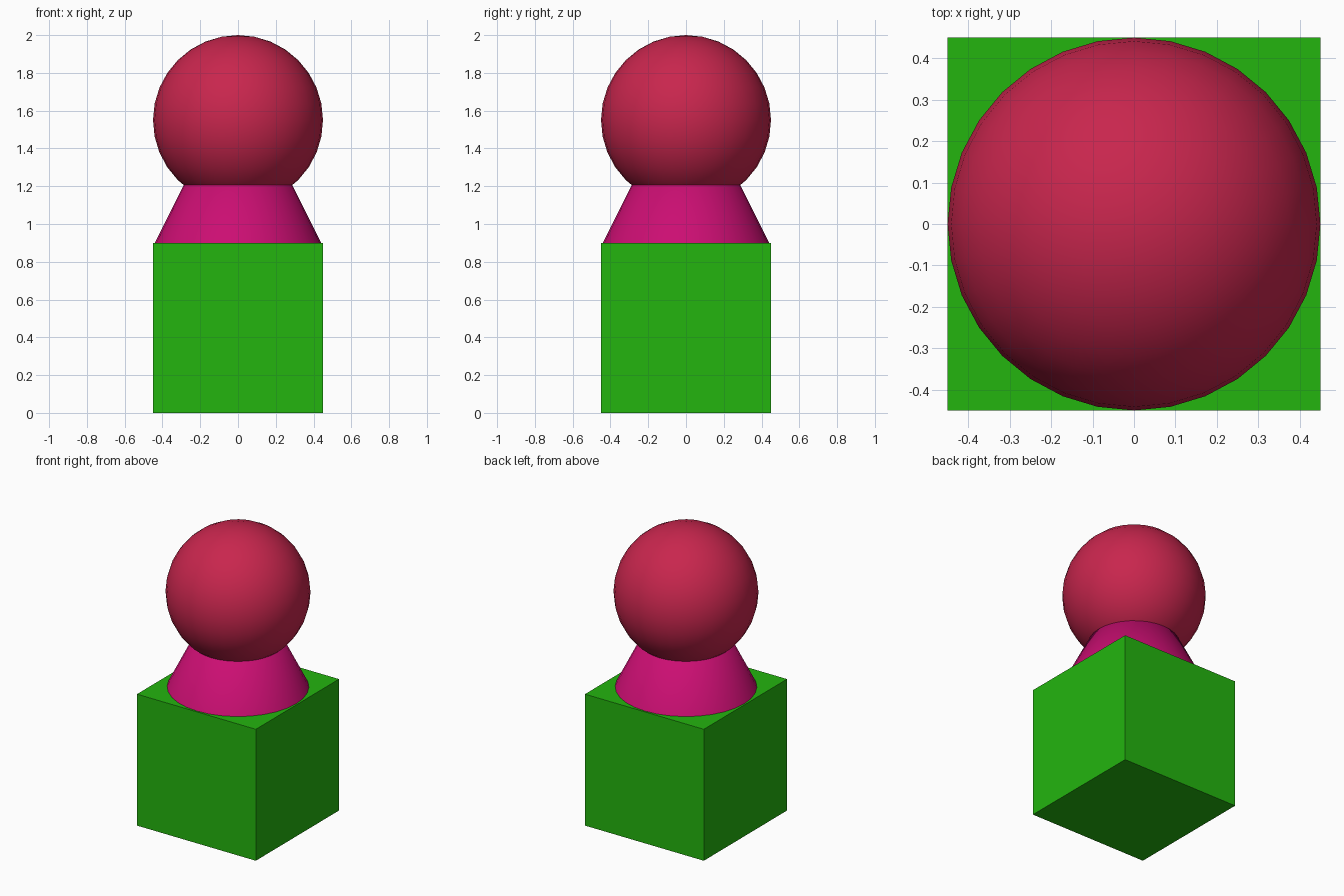
import bpy
import math

if "Cube" in bpy.data.objects:
    bpy.data.objects.remove(bpy.data.objects["Cube"])

R = 0.45  # half width shared by all three parts


def finish(name, color_name, color, smooth=False):
    obj = bpy.context.active_object
    obj.name = name
    mat = bpy.data.materials.new(color_name)
    mat.diffuse_color = (*color, 1.0)
    mat.use_nodes = True
    mat.node_tree.nodes["Principled BSDF"].inputs["Base Color"].default_value = mat.diffuse_color
    obj.data.materials.append(mat)
    if smooth:
        bpy.ops.object.shade_smooth_by_angle(angle=math.radians(30))
    return obj


# Square base block
bpy.ops.mesh.primitive_cube_add(size=2 * R, location=(0, 0, R))
finish("base_block", "green", (0.017, 0.46, 0.0045))

# Cone neck: foot sunk slightly into the block, tip hidden in the ball
bpy.ops.mesh.primitive_cone_add(vertices=32, radius1=R, radius2=0, depth=2 * R,
                                location=(0, 0, 0.88 + R))
finish("cone_neck", "magenta", (0.6, 0.0045, 0.17), smooth=True)

# Ball on top
bpy.ops.mesh.primitive_uv_sphere_add(segments=32, ring_count=16, radius=R,
                                     location=(0, 0, 1.55))
finish("ball_head", "crimson", (0.58, 0.019, 0.075), smooth=True)
